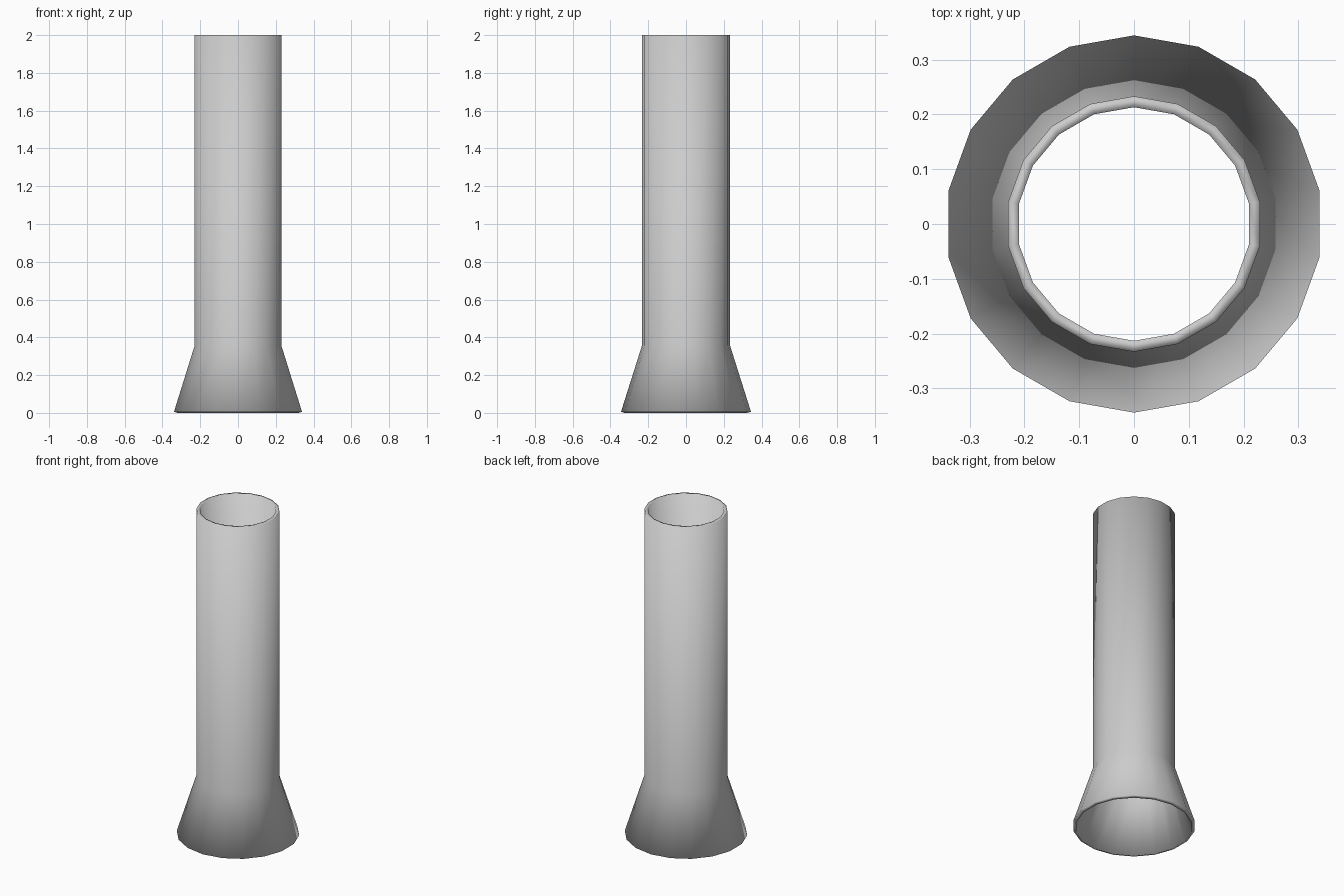
import bpy, bmesh, math

if "Cube" in bpy.data.objects:
    bpy.data.objects.remove(bpy.data.objects["Cube"])

SIDES = 18

# Closed wall profile (radius, height): outer wall up, rim, inner wall down
profile = [(0.344, 0.006), (0.233, 0.357), (0.233, 2.0),
           (0.213, 2.0), (0.213, 0.354), (0.325, 0.0)]

# Revolve the profile into a flared pipe, with one corner on the y axis
bm = bmesh.new()
rings = []
for r, z in profile:
    ring = []
    for i in range(SIDES):
        a = math.pi / 2 + 2 * math.pi * i / SIDES
        ring.append(bm.verts.new((r * math.cos(a), r * math.sin(a), z)))
    rings.append(ring)

for k, lower in enumerate(rings):
    upper = rings[(k + 1) % len(rings)]
    for i in range(SIDES):
        j = (i + 1) % SIDES
        bm.faces.new((lower[i], lower[j], upper[j], upper[i]))
bmesh.ops.recalc_face_normals(bm, faces=bm.faces)

# Smooth shading over all edges, rims included
for f in bm.faces:
    f.smooth = True

mesh = bpy.data.meshes.new("flared_pipe")
bm.to_mesh(mesh)
bm.free()
pipe = bpy.data.objects.new("flared_pipe", mesh)
bpy.context.collection.objects.link(pipe)
